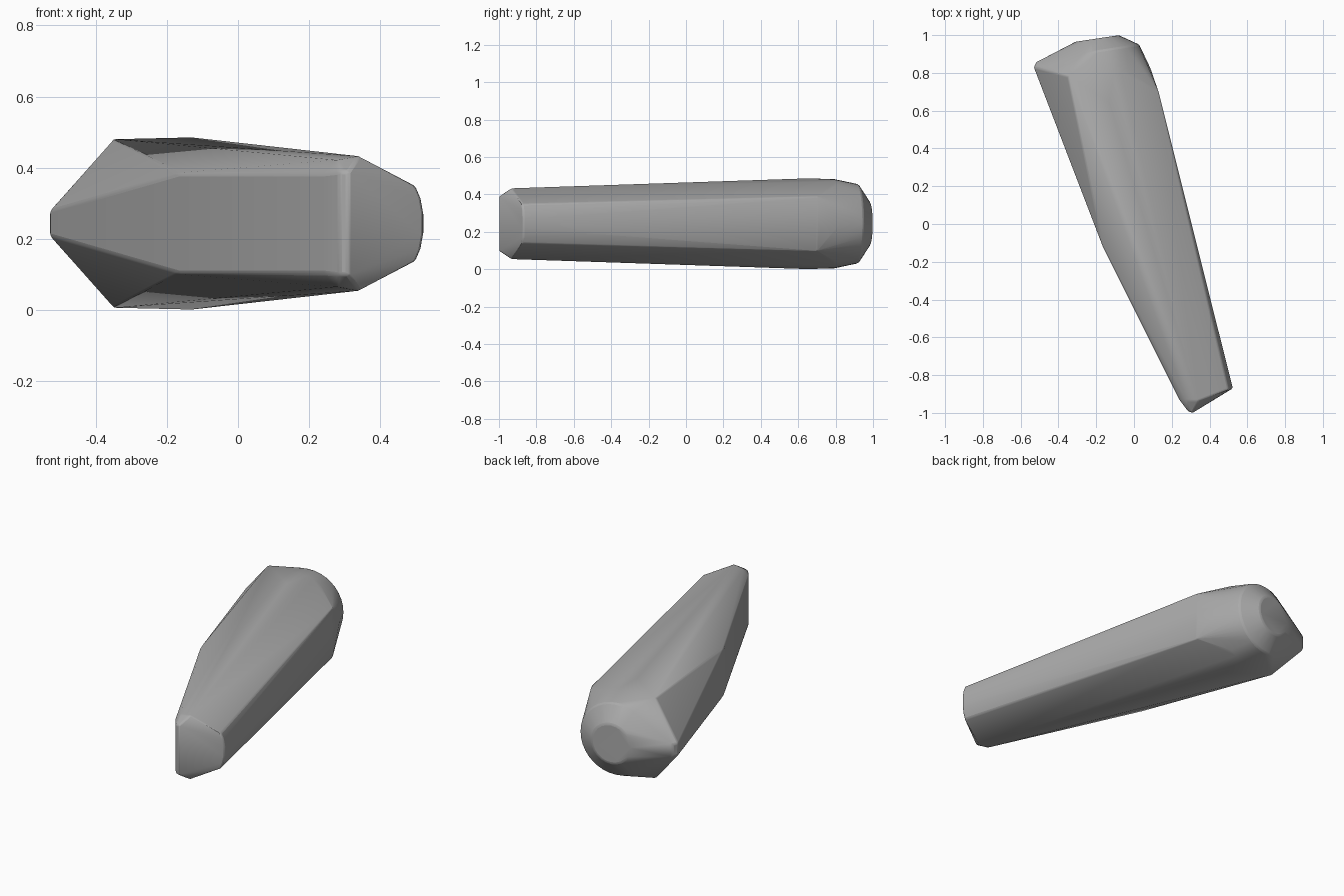
import bpy, bmesh, math
from mathutils import Vector

cube = bpy.data.objects.get("Cube")
if cube:
    bpy.data.objects.remove(cube)

MID = 0.243  # height of the symmetry plane

grey = bpy.data.materials.new("mid grey")
grey.use_nodes = True
color = (0.4, 0.4, 0.4, 1)
grey.diffuse_color = color
grey.node_tree.nodes["Principled BSDF"].inputs["Base Color"].default_value = color

# Corners of the upper half as x, y, height above the symmetry plane
pommel_heel = [(-0.53, 0.83, 0.035), (-0.515, 0.86, 0.035), (-0.35, 0.78, 0.238)]
shoulder = [(-0.13, 0.64, 0.242), (0.13, 0.70, 0.145)]
spine_bend = [(-0.19, -0.05, 0.125), (-0.165, -0.12, 0.14)]
nose = [(0.24, -0.93, 0.14), (0.285, -0.99, 0.145), (0.31, -1.0, 0.145),
        (0.28, -0.935, 0.18), (0.34, -0.935, 0.189)]
nose_side = [(0.50, -0.875, 0.105), (0.515, -0.872, 0.07), (0.523, -0.87, 0.025)]
corners = pommel_heel + shoulder + spine_bend + nose + nose_side


def ring(center, radius, axis, start, stop, steps):
    """Arc of points around an axis lying in the symmetry plane."""
    side = Vector((axis.y, -axis.x, 0))
    for i in range(steps + 1):
        a = math.radians(start + (stop - start) * i / steps)
        yield Vector(center) + side * radius * math.cos(a) + Vector((0, 0, radius * math.sin(a)))


# Rounded butt: flat end disc, rim, and the wider rear of the dome
axis = Vector((-0.15, 0.99, 0)).normalized()
corners += ring((-0.195, 0.982, 0), 0.116, axis, 0, 180, 12)
corners += ring((-0.182, 0.918, 0), 0.212, axis, 0, 120, 12)
corners += ring((-0.15, 0.79, 0), 0.239, axis, 0, 100, 10)

# Mirror the corners and skin them as one convex solid
bm = bmesh.new()
for x, y, h in corners:
    for s in (1, -1):
        bm.verts.new((x, y, MID + s * h))
bmesh.ops.remove_doubles(bm, verts=bm.verts, dist=0.001)
hull = bmesh.ops.convex_hull(bm, input=bm.verts)
loose = {v for v in hull["geom_interior"] + hull["geom_unused"]
         if isinstance(v, bmesh.types.BMVert) and v.is_valid}
bmesh.ops.delete(bm, geom=list(loose), context="VERTS")
bmesh.ops.dissolve_limit(bm, angle_limit=math.radians(1), verts=bm.verts, edges=bm.edges)
bmesh.ops.recalc_face_normals(bm, faces=bm.faces)
mesh = bpy.data.meshes.new("handle_grip")
bm.to_mesh(mesh)
bm.free()
grip = bpy.data.objects.new("handle_grip", mesh)
bpy.context.collection.objects.link(grip)
mesh.materials.append(grey)

# Slightly softened edges
bevel = grip.modifiers.new("soft_edges", "BEVEL")
bevel.width = 0.008
bevel.segments = 2
bevel.limit_method = "ANGLE"
bevel.angle_limit = math.radians(25)

bpy.context.view_layer.objects.active = grip
grip.select_set(True)
bpy.ops.object.shade_smooth_by_angle(angle=math.radians(30))
